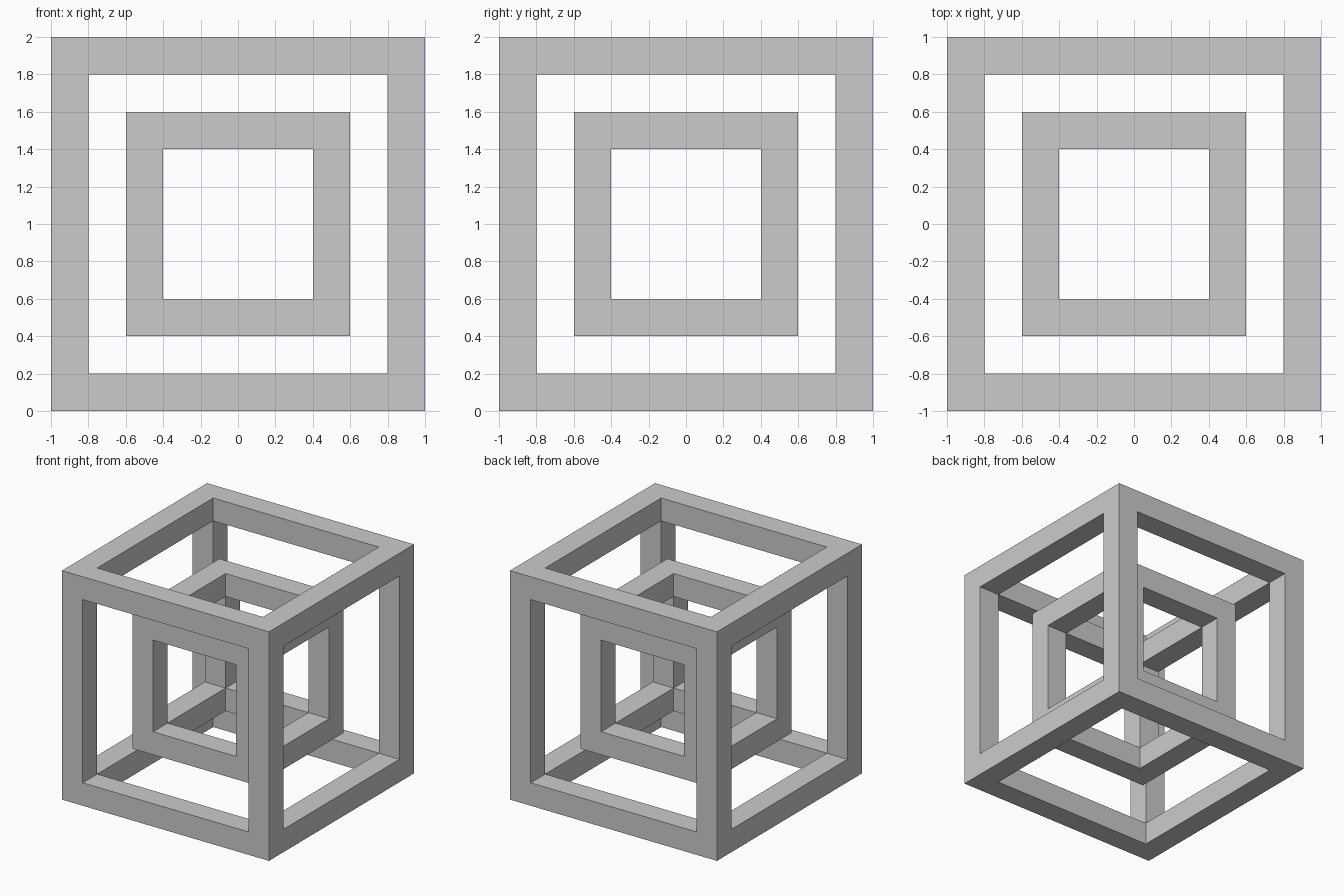
import bpy
import bmesh

if "Cube" in bpy.data.objects:
    bpy.data.objects.remove(bpy.data.objects["Cube"])


def cube_frame(name, size, bar):
    """Hollow cube made only of its twelve square edge bars, centred at z = 1."""
    bm = bmesh.new()
    bmesh.ops.create_cube(bm, size=size)
    sides = bm.faces[:]
    # frame each side, then push the opening in by the bar depth
    bmesh.ops.inset_individual(bm, faces=sides, thickness=bar, use_even_offset=True)
    bmesh.ops.inset_individual(bm, faces=sides, thickness=0.0, depth=-bar)
    # open the sides and weld the six tunnels at the cavity corners
    bmesh.ops.delete(bm, geom=sides, context='FACES_ONLY')
    bmesh.ops.remove_doubles(bm, verts=bm.verts[:], dist=0.001)
    bmesh.ops.recalc_face_normals(bm, faces=bm.faces[:])
    mesh = bpy.data.meshes.new(name)
    bm.to_mesh(mesh)
    bm.free()
    obj = bpy.data.objects.new(name, mesh)
    obj.location.z = 1.0
    bpy.context.collection.objects.link(obj)
    return obj


# Two nested frames
cube_frame("outer_frame", 2.0, 0.2)
cube_frame("inner_frame", 1.2, 0.2)
